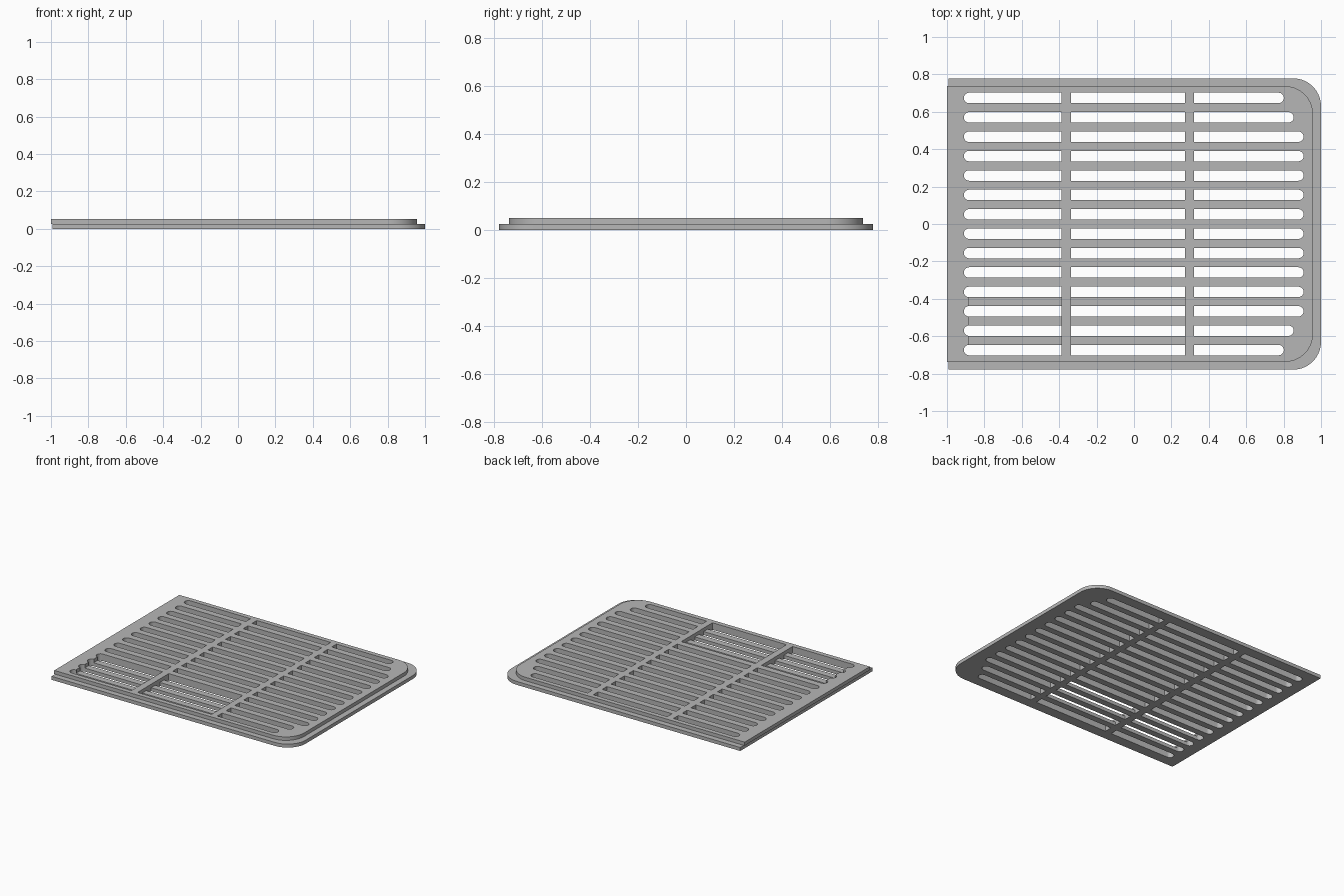
import bpy
import bmesh
from math import sin, cos, pi

cube = bpy.data.objects.get("Cube")
if cube:
    bpy.data.objects.remove(cube, do_unlink=True)

grey = bpy.data.materials.new("grey")
grey.use_nodes = True
colour = (0.47, 0.47, 0.47, 1)
grey.diffuse_color = colour
grey.node_tree.nodes["Principled BSDF"].inputs["Base Color"].default_value = colour

BASE_H, TOP_H = 0.026, 0.052      # height of each layer's top
ROWS, FIRST, PITCH = 14, 0.674, 1.348 / 13
R = 0.028                         # slot half width
LEFT, RIGHT = -0.91, 0.907        # slot field ends
BAR_A, BAR_B = (-0.388, -0.337), (0.273, 0.321)
NOTCH_X = -0.885                  # left wall of the sunken slats
SUNK = range(10, 14)              # slot rows joined in the upper layer


def arc(cx, cy, r, a0, a1, n=10):
    return [(cx + r * cos(a0 + (a1 - a0) * i / n),
             cy + r * sin(a0 + (a1 - a0) * i / n)) for i in range(n + 1)]


def row_y(i):
    return FIRST - PITCH * i


def rect(x0, x1, y0, y1):
    return [(x0, y0), (x1, y0), (x1, y1), (x0, y1)]


def plate_outline(x0, x1, half_y, r):
    """Square on the left, rounded corners on the right."""
    return ([(x0, -half_y)]
            + arc(x1 - r, -half_y + r, r, -pi / 2, 0, 14)
            + arc(x1 - r, half_y - r, r, 0, pi / 2, 14)
            + [(x0, half_y)])


def left_end(y):
    return arc(LEFT + R, y, R, pi / 2, 3 * pi / 2)


def slots(sunk):
    """Outlines of the openings, row by row; sunken rows merge in two bays."""
    loops = []
    for i in range(ROWS):
        y = row_y(i)
        end = RIGHT - 0.053 * max(0, 2 - min(i, ROWS - 1 - i))
        loops.append([(BAR_B[1], y + R), (BAR_B[1], y - R)]
                     + arc(end - R, y, R, -pi / 2, pi / 2))
        if not (sunk and i in SUNK):
            loops.append(left_end(y) + [(BAR_A[0], y - R), (BAR_A[0], y + R)])
            loops.append(rect(BAR_A[1], BAR_B[0], y - R, y + R))
    if sunk:
        top, bottom = row_y(SUNK[0]) + R, row_y(SUNK[-1]) - R
        comb = []
        for i in SUNK:
            y = row_y(i)
            if i != SUNK[0]:
                comb.append((NOTCH_X, y + R))
            comb += left_end(y)
            if i != SUNK[-1]:
                comb.append((NOTCH_X, y - R))
        loops.append(comb + [(BAR_A[0], bottom), (BAR_A[0], top)])
        loops.append(rect(BAR_A[1], BAR_B[0], bottom, top))
    return loops


def make_plate(name, loops, z0, z1):
    curve = bpy.data.curves.new(name, 'CURVE')
    curve.dimensions = '2D'
    curve.fill_mode = 'BOTH'
    curve.extrude = (z1 - z0) / 2
    for loop in loops:
        spline = curve.splines.new('POLY')
        spline.points.add(len(loop) - 1)
        for p, (x, y) in zip(spline.points, loop):
            p.co = (x, y, 0, 1)
        spline.use_cyclic_u = True
    obj = bpy.data.objects.new(name, curve)
    bpy.context.collection.objects.link(obj)
    obj.location.z = (z0 + z1) / 2
    bpy.ops.object.select_all(action='DESELECT')
    obj.select_set(True)
    bpy.context.view_layer.objects.active = obj
    bpy.ops.object.convert(target='MESH')
    obj = bpy.context.view_layer.objects.active
    # Weld caps to walls and make the shell consistent
    bm = bmesh.new()
    bm.from_mesh(obj.data)
    bmesh.ops.remove_doubles(bm, verts=bm.verts, dist=0.0001)
    bmesh.ops.recalc_face_normals(bm, faces=bm.faces)
    bm.to_mesh(obj.data)
    bm.free()
    obj.data.materials.clear()
    obj.data.materials.append(grey)
    bpy.ops.object.shade_smooth_by_angle(angle=pi / 6)
    return obj


# Wider lower flange with every slat
make_plate("base_grille", [plate_outline(-0.993, 1.0, 0.779, 0.15)] + slots(False),
           0, BASE_H)
# Narrower raised layer, open above the sunken slats
make_plate("raised_grille", [plate_outline(-1.0, 0.957, 0.737, 0.15)] + slots(True),
           BASE_H, TOP_H)
